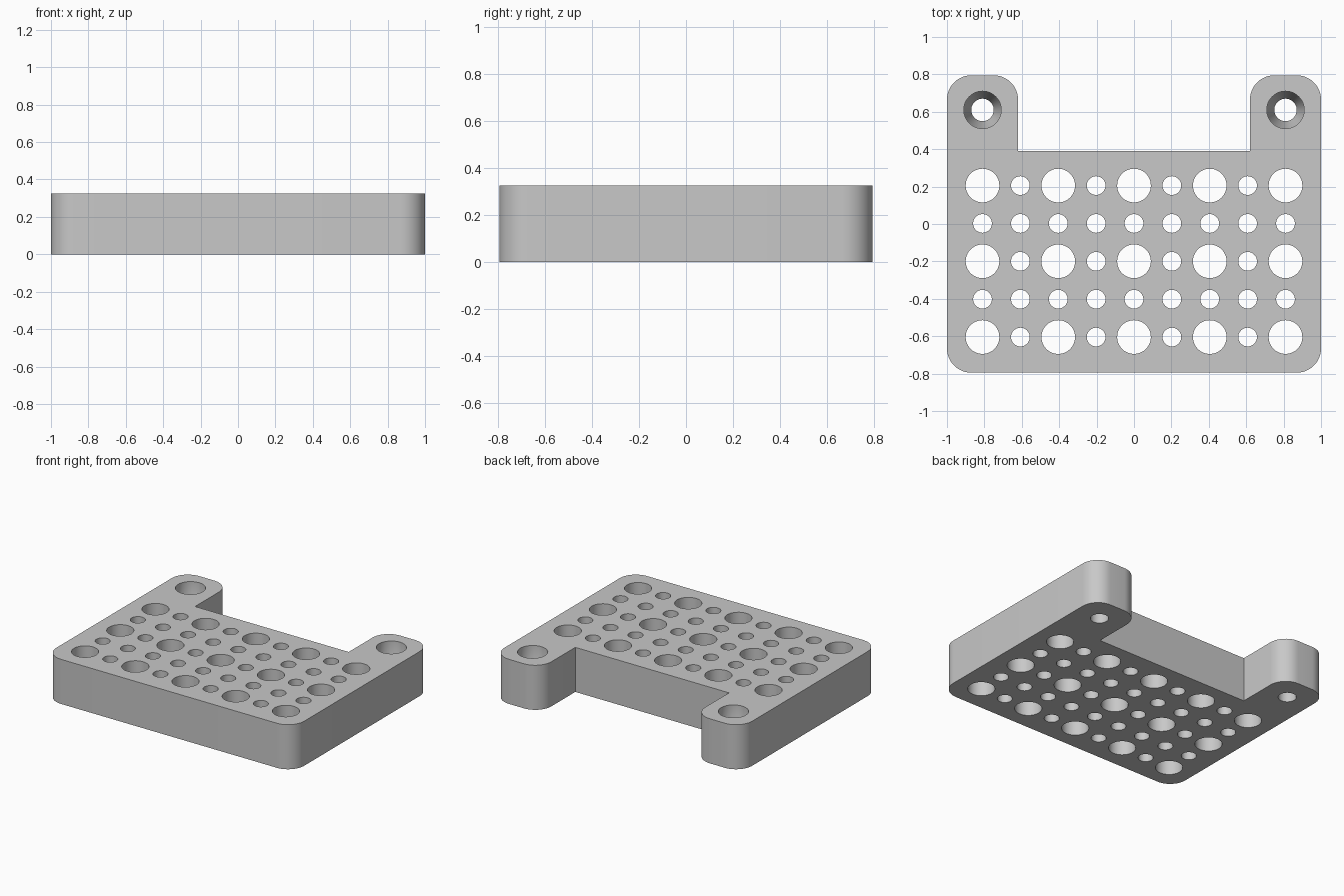
import bpy, bmesh
from math import cos, sin, pi, radians

if "Cube" in bpy.data.objects:
    bpy.data.objects.remove(bpy.data.objects["Cube"])

HEIGHT = 0.325
BACK = 0.795       # half depth
RADIUS = 0.13      # outer corner radius
PITCH = 0.2025     # hole spacing

grey = bpy.data.materials.new("plain grey")
grey.use_nodes = True
color = (0.58, 0.58, 0.58, 1)
grey.diffuse_color = color
grey.node_tree.nodes["Principled BSDF"].inputs["Base Color"].default_value = color


def make_object(name, bm):
    bmesh.ops.recalc_face_normals(bm, faces=bm.faces)
    mesh = bpy.data.meshes.new(name)
    bm.to_mesh(mesh)
    bm.free()
    mesh.materials.append(grey)
    obj = bpy.data.objects.new(name, mesh)
    bpy.context.collection.objects.link(obj)
    return obj


def arc(cx, cy, start, steps=12):
    """Quarter circle, counter-clockwise from the start angle."""
    angles = [radians(start + 90 * i / steps) for i in range(steps + 1)]
    return [(cx + RADIUS * cos(a), cy + RADIUS * sin(a)) for a in angles]


def add_lathe(bm, x, y, profile, sides=48):
    """Closed solid of revolution from (radius, z) pairs."""
    rings = [[bm.verts.new((x + r * cos(2 * pi * i / sides),
                            y + r * sin(2 * pi * i / sides), z))
              for i in range(sides)] for r, z in profile]
    for low, high in zip(rings, rings[1:]):
        for i in range(sides):
            j = (i + 1) % sides
            bm.faces.new((low[i], low[j], high[j], high[i]))
    bm.faces.new(rings[0][::-1])
    bm.faces.new(rings[-1])


# Plate outline: right half, mirrored, with two ears at the back
half = arc(1 - RADIUS, RADIUS - BACK, 270)
half += arc(1 - RADIUS, BACK - RADIUS, 0)
half += arc(0.62 + RADIUS, BACK - RADIUS, 90)
half += [(0.62, 0.39)]
outline = half + [(-x, y) for x, y in reversed(half)]
bm = bmesh.new()
base = bm.faces.new([bm.verts.new((x, y, 0)) for x, y in outline])
top = bmesh.ops.extrude_face_region(bm, geom=[base])["geom"]
bmesh.ops.translate(bm, vec=(0, 0, HEIGHT),
                    verts=[v for v in top if isinstance(v, bmesh.types.BMVert)])
plate = make_object("mounting_plate", bm)

# Grid of large and small through holes
bm = bmesh.new()
for col in range(-4, 5):
    for row in range(5):
        r = 0.09 if col % 2 == 0 and row % 2 == 0 else 0.05
        add_lathe(bm, col * PITCH, PITCH * (1 - row) + 0.003,
                  [(r, -0.1), (r, HEIGHT + 0.1)])

# Recessed screw holes in the ears
for side in (-1, 1):
    add_lathe(bm, side * 4 * PITCH, 0.61,
              [(0.06, -0.1), (0.06, 0.08), (0.1, 0.16), (0.1, HEIGHT + 0.1)])
cutter = make_object("hole_cutter", bm)
cutter.hide_render = True

# Cut the holes and remove the cutter
cut = plate.modifiers.new("holes", "BOOLEAN")
cut.operation = "DIFFERENCE"
cut.solver = "EXACT"
cut.object = cutter
bpy.context.view_layer.objects.active = plate
plate.select_set(True)
bpy.ops.object.modifier_apply(modifier=cut.name)
bpy.data.objects.remove(cutter)
bpy.ops.object.shade_smooth_by_angle(angle=radians(30))
